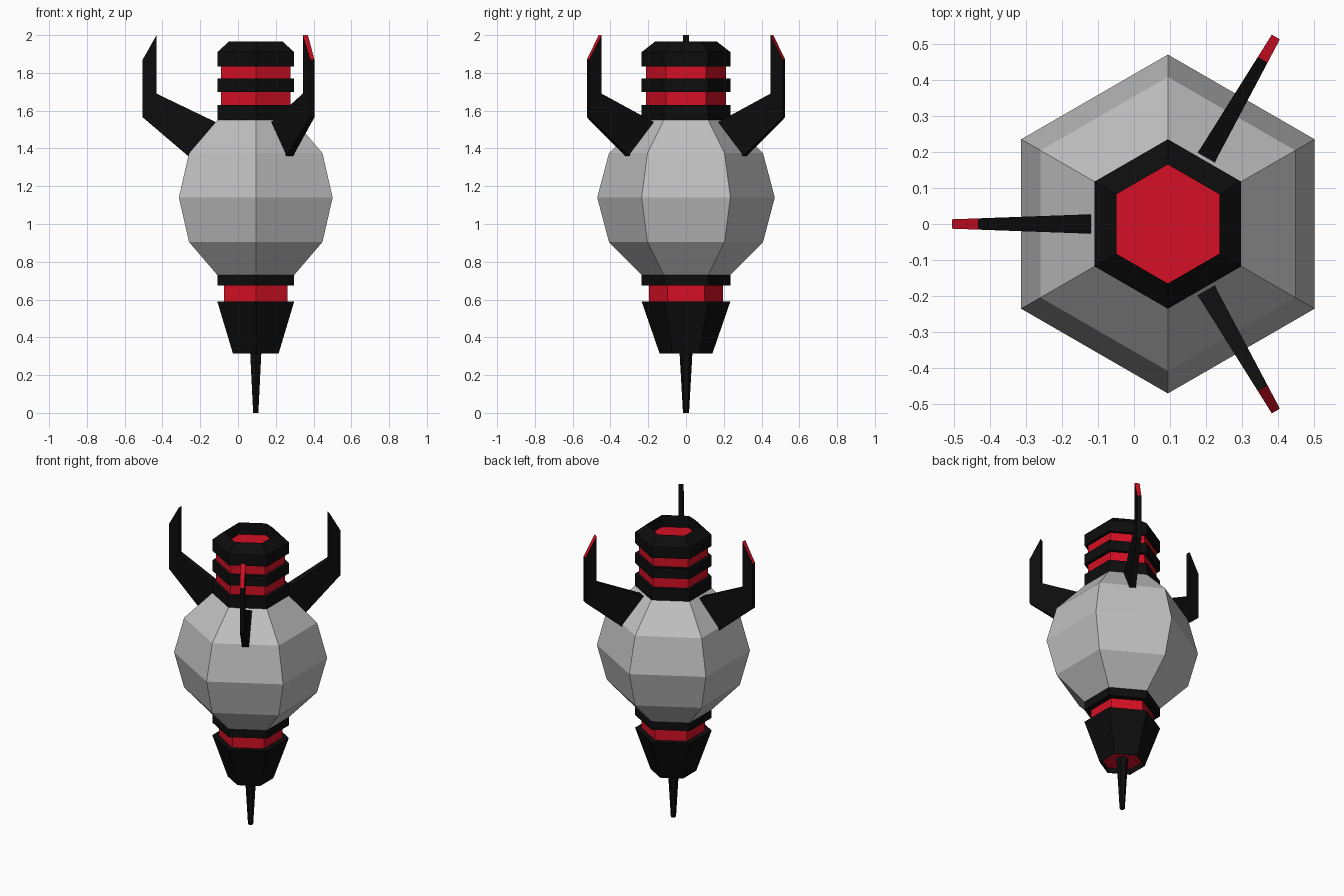
import bpy, bmesh, math
from mathutils import Vector

if "Cube" in bpy.data.objects:
    bpy.data.objects.remove(bpy.data.objects["Cube"])

CX = 0.094   # the turned axis sits slightly right of centre


def material(name, rgb):
    m = bpy.data.materials.new(name)
    m.diffuse_color = (*rgb, 1)
    m.use_nodes = True
    m.node_tree.nodes["Principled BSDF"].inputs["Base Color"].default_value = m.diffuse_color
    return m


BLACK = material("black", (0.004, 0.004, 0.004))
RED = material("red", (0.66, 0.005, 0.018))
GREY = material("light grey", (0.53, 0.53, 0.53))


def finish(name, bm, mats):
    bmesh.ops.recalc_face_normals(bm, faces=bm.faces)
    me = bpy.data.meshes.new(name)
    bm.to_mesh(me)
    bm.free()
    for m in mats:
        me.materials.append(m)
    ob = bpy.data.objects.new(name, me)
    ob.location.x = CX
    bpy.context.collection.objects.link(ob)
    return ob


def hex_turn(name, profile, mat, loop=False):
    """Six-sided turned part from (radius, z) points; loop makes a hollow ring."""
    bm = bmesh.new()
    rings = []
    for r, z in profile:
        angles = [math.radians(30 + 60 * i) for i in range(6)]
        rings.append([bm.verts.new((r * math.cos(a), r * math.sin(a), z)) for a in angles])
    pairs = list(zip(rings, rings[1:]))
    if loop:
        pairs.append((rings[-1], rings[0]))
    else:
        bm.faces.new(rings[0])
        bm.faces.new(rings[-1])
    for a, b in pairs:
        for i in range(6):
            j = (i + 1) % 6
            bm.faces.new((a[i], a[j], b[j], b[i]))
    return finish(name, bm, [mat])


# Bulb body
hex_turn("body", [(0.235, 0.73), (0.408, 0.905), (0.47, 1.14),
                  (0.408, 1.375), (0.235, 1.55)], GREY)

# Red neck core, black collars and recessed cap
hex_turn("neck_core", [(0.212, 1.56), (0.212, 1.885)], RED)
hex_turn("lower_collar", [(0.235, 1.55), (0.235, 1.63)], BLACK)
hex_turn("middle_collar", [(0.235, 1.70), (0.235, 1.77)], BLACK)
hex_turn("cap_ring", [(0.165, 1.835), (0.235, 1.835), (0.235, 1.91),
                      (0.165, 1.965)], BLACK, loop=True)

# Base: collar, red core, hollow cone and spike
hex_turn("base_collar", [(0.235, 0.675), (0.235, 0.73)], BLACK)
hex_turn("base_core", [(0.142, 0.35), (0.195, 0.56), (0.195, 0.70)], RED)
hex_turn("base_cone", [(0.14, 0.59), (0.235, 0.59), (0.14, 0.315),
                       (0.136, 0.315)], BLACK, loop=True)
hex_turn("spike", [(0.016, 0.0), (0.037, 0.37)], BLACK)

# Three prongs: bent profile, thinner towards the outside, red bevelled tip
PRONG = [(0.213, 1.54), (0.356, 1.358), (0.599, 1.565),
         (0.599, 1.87), (0.525, 2.0), (0.525, 1.69)]


def prong(name, degrees):
    bm = bmesh.new()
    a = math.radians(degrees)
    out = Vector((math.cos(a), math.sin(a), 0))
    side = Vector((-math.sin(a), math.cos(a), 0))
    sides = []
    for s in (-1, 1):
        row = []
        for r, z in PRONG:
            half = 0.027 - 0.014 * (r - 0.213) / 0.386
            row.append(bm.verts.new(out * r + side * s * half + Vector((0, 0, z))))
        sides.append(row)
    p, q = sides
    bm.faces.new(p)
    bm.faces.new(q)
    n = len(PRONG)
    for i in range(n):
        j = (i + 1) % n
        f = bm.faces.new((p[i], p[j], q[j], q[i]))
        f.material_index = 1 if i == 3 else 0   # sloped tip face
    finish(name, bm, [BLACK, RED])


for name, deg in (("left_prong", 180), ("back_prong", 60), ("front_prong", -60)):
    prong(name, deg)
